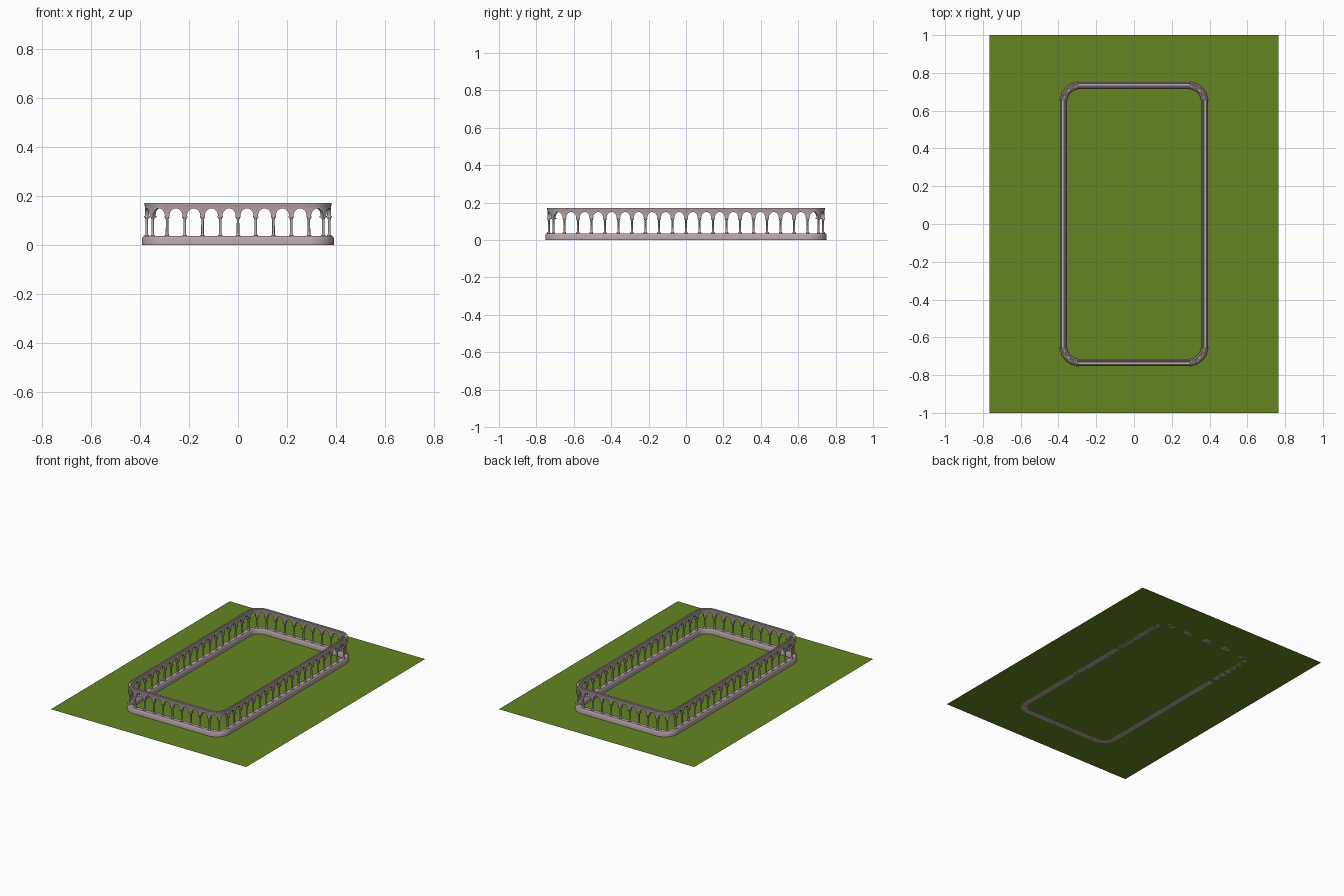
import bpy, bmesh, math
from mathutils import Vector

if "Cube" in bpy.data.objects:
    bpy.data.objects.remove(bpy.data.objects["Cube"])

HALF_X, HALF_Y, RADIUS = 0.29, 0.65, 0.083   # straight half lengths and corner radius
SIDES = [(8, 2 * HALF_X), (18, 2 * HALF_Y)] * 2
CORNER_BAYS, TOTAL_BAYS = 2, 60


def material(name, color):
    m = bpy.data.materials.new(name)
    m.use_nodes = True
    m.diffuse_color = (*color, 1)
    bsdf = m.node_tree.nodes["Principled BSDF"]
    bsdf.inputs["Base Color"].default_value = (*color, 1)
    bsdf.inputs["Roughness"].default_value = 0.8
    return m


stone = material("pinkish grey stone", (0.49, 0.39, 0.41))
grass = material("grass green", (0.13, 0.235, 0.016))


def path(u):
    """Point, outward direction and heading on the rounded rectangle, u counted in bays."""
    u %= TOTAL_BAYS
    corners = [(HALF_X, -HALF_Y), (HALF_X, HALF_Y), (-HALF_X, HALF_Y), (-HALF_X, -HALF_Y)]
    for i, (bays, length) in enumerate(SIDES):
        angle = -math.pi / 2 + i * math.pi / 2
        centre = Vector((*corners[i], 0))
        if u <= bays:
            out = Vector((math.cos(angle), math.sin(angle), 0))
            along = Vector((-out.y, out.x, 0))
            return centre + out * RADIUS - along * length * (1 - u / bays), out, angle
        u -= bays
        if u < CORNER_BAYS:
            angle += math.pi / 2 * u / CORNER_BAYS
            out = Vector((math.cos(angle), math.sin(angle), 0))
            return centre + out * RADIUS, out, angle
        u -= CORNER_BAYS


def finish(name, bm, mat, smooth=True):
    bmesh.ops.recalc_face_normals(bm, faces=bm.faces)
    mesh = bpy.data.meshes.new(name)
    bm.to_mesh(mesh)
    bm.free()
    mesh.materials.append(mat)
    ob = bpy.data.objects.new(name, mesh)
    bpy.context.collection.objects.link(ob)
    if smooth:
        bpy.ops.object.select_all(action='DESELECT')
        ob.select_set(True)
        bpy.context.view_layer.objects.active = ob
        bpy.ops.object.shade_smooth_by_angle(angle=math.radians(35))
    return ob


def sweep(name, stations, section):
    """Closed ring through the stations; section(station) gives (offset, height) points."""
    bm = bmesh.new()
    rings = []
    for st in stations:
        p, out, _ = path(st[0])
        rings.append([bm.verts.new(p + out * o + Vector((0, 0, z))) for o, z in section(st)])
    n = len(rings[0])
    for a, b in zip(rings, rings[1:] + rings[:1]):
        for j in range(n):
            k = (j + 1) % n
            bm.faces.new((a[j], b[j], b[k], a[k]))
    return finish(name, bm, stone)


# Ground
bm = bmesh.new()
bm.faces.new([bm.verts.new((x * 0.765, y, 0)) for x, y in ((-1, -1), (1, -1), (1, 1), (-1, 1))])
finish("ground", bm, grass, False)

# Plinth with softened upper edges
half_plinth = [(0.019, 0), (0.019, 0.028), (0.017, 0.033), (0.013, 0.036)]
plinth = half_plinth + [(-o, z) for o, z in reversed(half_plinth)]
sweep("plinth", [(k / 5,) for k in range(TOTAL_BAYS * 5)], lambda st: plinth)

# Arched wall: the underside follows one round arch per bay
SPRING, RISE, HALF_SPAN, STEPS = 0.118, 0.032, 0.375, 12
arches = []
for bay in range(TOTAL_BAYS):
    arches.append((bay, SPRING))
    for i in range(STEPS + 1):
        a = math.pi * i / STEPS
        arches.append((bay + 0.5 - HALF_SPAN * math.cos(a), SPRING + RISE * math.sin(a)))


def wall_section(st):
    half = [(0.008, st[1]), (0.008, 0.160), (0.0095, 0.163), (0.0095, 0.171), (0.004, 0.171), (0.003, 0.168)]
    return half + [(-o, z) for o, z in reversed(half)]


sweep("arched_wall", arches, wall_section)

# Columns: turned base, shaft and capital with a square abacus
PROFILE = [(0.0095, 0.034), (0.0095, 0.039), (0.007, 0.042), (0.0055, 0.045),
           (0.005, 0.104), (0.0065, 0.106), (0.0075, 0.111), (0.0085, 0.113)]
SEGMENTS = 12
bm = bmesh.new()
for bay in range(TOTAL_BAYS):
    p, out, angle = path(bay)
    along = Vector((-out.y, out.x, 0))
    rings = []
    for r, z in PROFILE:
        turn = [2 * math.pi * i / SEGMENTS for i in range(SEGMENTS)]
        rings.append([bm.verts.new(p + out * r * math.cos(t) + along * r * math.sin(t)
                                   + Vector((0, 0, z))) for t in turn])
    for a, b in zip(rings, rings[1:]):
        for j in range(SEGMENTS):
            k = (j + 1) % SEGMENTS
            bm.faces.new((a[j], a[k], b[k], b[j]))
    bm.faces.new(rings[-1])
    bm.faces.new(rings[0])
    box = bmesh.ops.create_cube(bm, size=1)["verts"]
    for v in box:
        v.co = p + out * v.co.x * 0.021 + along * v.co.y * 0.022 + Vector((0, 0, 0.1155 + v.co.z * 0.006))
finish("columns", bm, stone)
